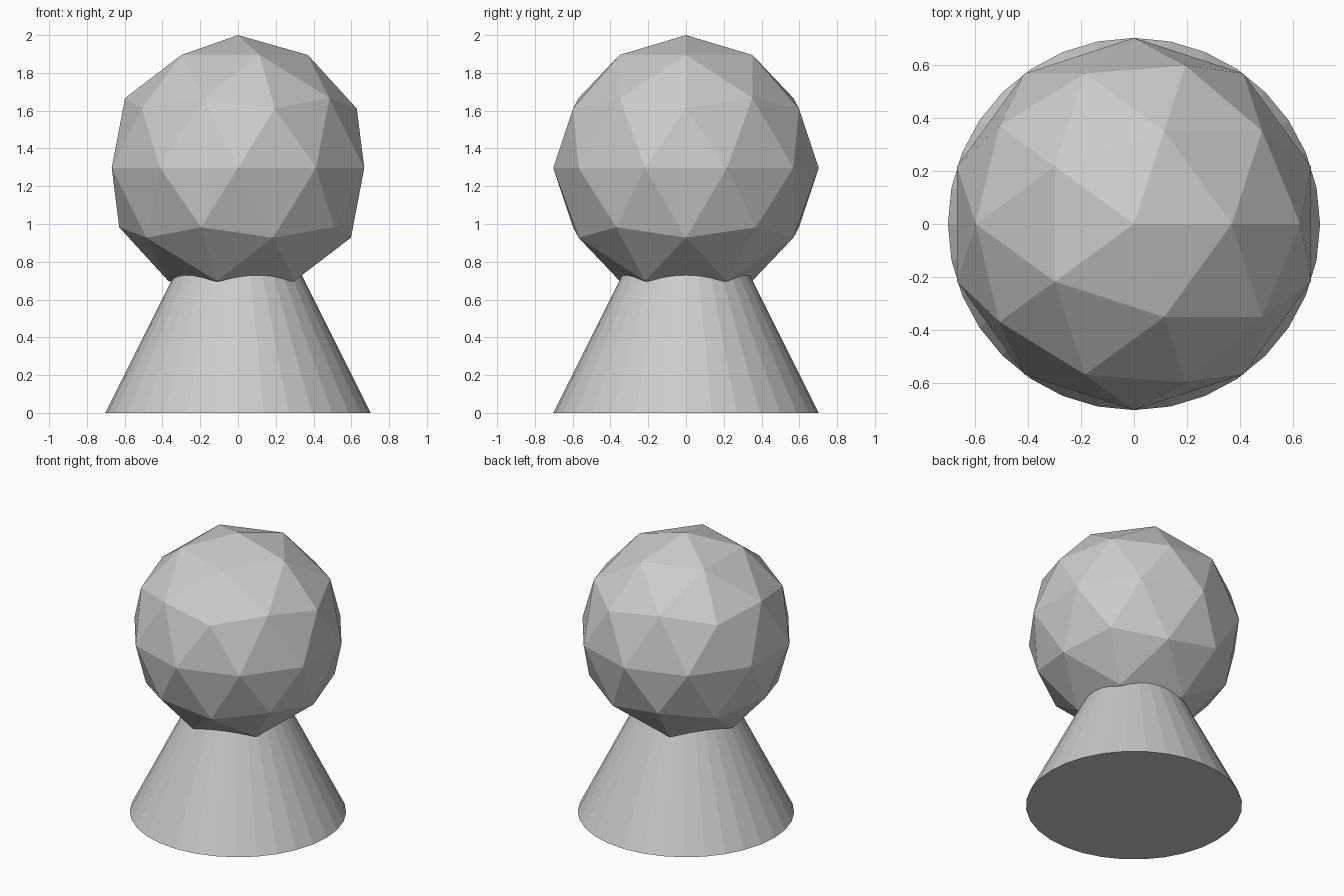
import bpy

if "Cube" in bpy.data.objects:
    bpy.data.objects.remove(bpy.data.objects["Cube"])

R = 0.703           # shared radius of cone base and ball
CONE_HEIGHT = 2 * R
TOTAL_HEIGHT = 2.0

# Conical body standing on the ground, tip hidden inside the ball
bpy.ops.mesh.primitive_cone_add(vertices=32, radius1=R, radius2=0,
                                depth=CONE_HEIGHT,
                                location=(0, 0, CONE_HEIGHT / 2))
bpy.context.object.name = "cone_body"

# Low-poly ball head
bpy.ops.mesh.primitive_ico_sphere_add(subdivisions=2, radius=R,
                                      location=(0, 0, TOTAL_HEIGHT - R))
bpy.context.object.name = "ball_head"
